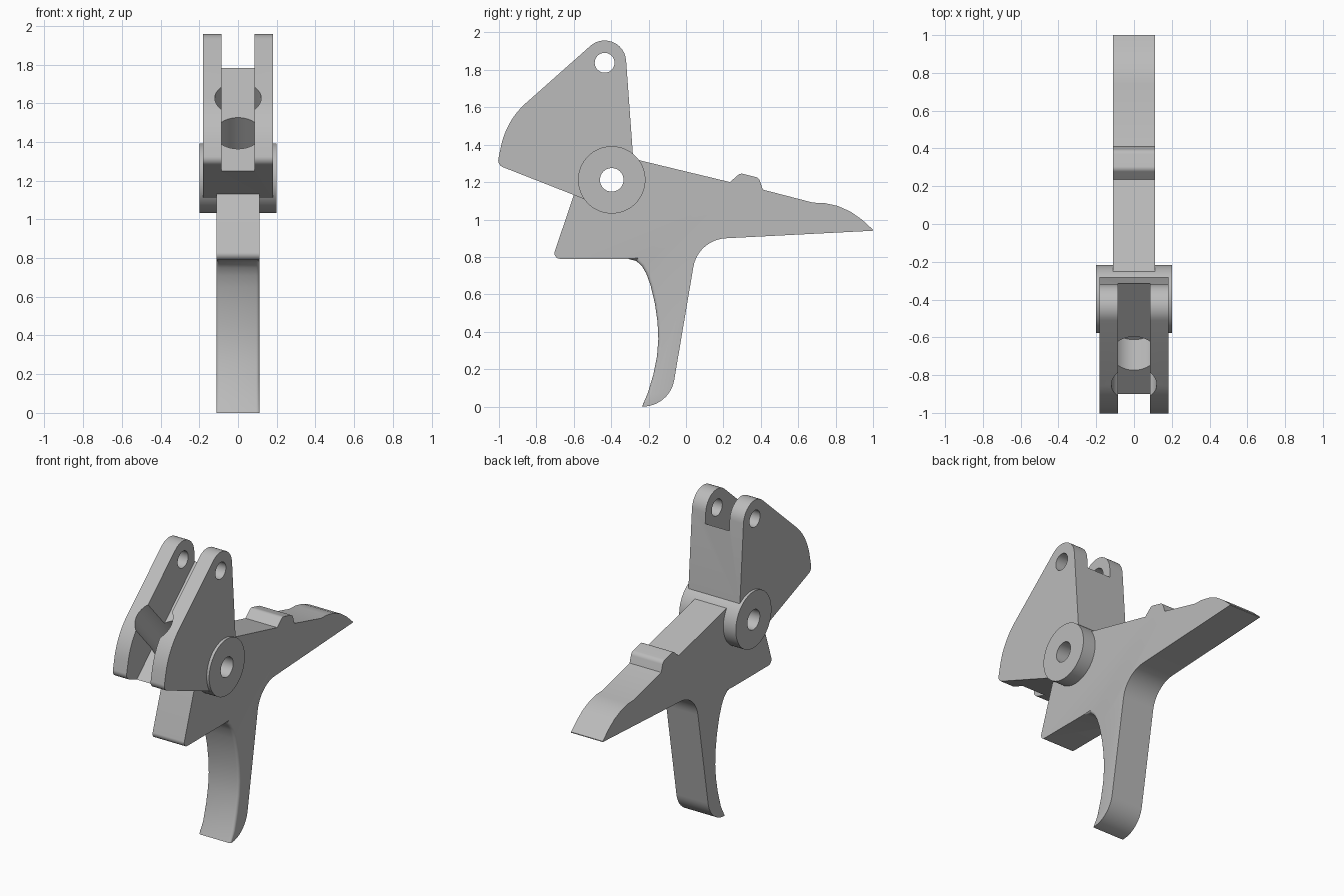
import bpy, bmesh, math
from mathutils import Vector, Matrix

if "Cube" in bpy.data.objects:
    bpy.data.objects.remove(bpy.data.objects["Cube"])

steel = bpy.data.materials.new("plain_grey_steel")
steel.use_nodes = True
GREY = (0.5, 0.5, 0.5, 1)
steel.diffuse_color = GREY
steel.node_tree.nodes["Principled BSDF"].inputs["Base Color"].default_value = GREY


def rounded(corners, steps=12):
    """Turn (y, z[, radius]) corners into an outline with filleted corners."""
    out = []
    for i, c in enumerate(corners):
        p = Vector(c[:2])
        if len(c) == 2:
            out.append(p)
            continue
        a = (Vector(corners[i - 1][:2]) - p).normalized()
        b = (Vector(corners[(i + 1) % len(corners)][:2]) - p).normalized()
        half = a.angle(b) / 2
        centre = p + (a + b).normalized() * c[2] / math.sin(half)
        start = p + a * c[2] / math.tan(half) - centre
        end = p + b * c[2] / math.tan(half) - centre
        sweep = start.angle(end)
        for k in range(steps + 1):
            t = k / steps
            v = start * math.sin((1 - t) * sweep) + end * math.sin(t * sweep)
            out.append(centre + v / math.sin(sweep))
    return out


def finish(name, bm):
    bmesh.ops.recalc_face_normals(bm, faces=bm.faces)
    mesh = bpy.data.meshes.new(name)
    bm.to_mesh(mesh)
    bm.free()
    mesh.materials.append(steel)
    obj = bpy.data.objects.new(name, mesh)
    bpy.context.collection.objects.link(obj)
    return obj


def plate(name, outline, half_width, soften=None):
    """Extrude a side outline across x; soften(a, b) picks edges to round."""
    bm = bmesh.new()
    face = bm.faces.new([bm.verts.new((-half_width, y, z)) for y, z in outline])
    new = bmesh.ops.extrude_face_region(bm, geom=[face])["geom"]
    bmesh.ops.translate(bm, vec=(2 * half_width, 0, 0),
                        verts=[v for v in new if isinstance(v, bmesh.types.BMVert)])
    if soften:
        picked = [e for e in bm.edges if e.verts[0].co.x == e.verts[1].co.x
                  and soften(e.verts[0].co, e.verts[1].co)]
        bmesh.ops.bevel(bm, geom=picked, offset=0.018, segments=4, profile=0.5,
                        affect='EDGES')
    return finish(name, bm)


def rod(name, start, end, radius):
    start, end = Vector(start), Vector(end)
    axis = end - start
    turn = axis.to_track_quat('Z', 'Y').to_matrix().to_4x4()
    bm = bmesh.new()
    bmesh.ops.create_cone(bm, cap_ends=True, segments=64, radius1=radius,
                          radius2=radius, depth=axis.length,
                          matrix=Matrix.Translation((start + end) / 2) @ turn)
    return finish(name, bm)


def cross_rod(name, y, z, radius, half_width):
    return rod(name, (-half_width, y, z), (half_width, y, z), radius)


def cut(obj, *cutters):
    bpy.context.view_layer.objects.active = obj
    for cutter in cutters:
        cutter.hide_render = True
        mod = obj.modifiers.new("cut", 'BOOLEAN')
        mod.operation, mod.solver, mod.object = 'DIFFERENCE', 'EXACT', cutter
        bpy.ops.object.modifier_apply(modifier=mod.name)


# Lever body: tail with a small bump, curved finger blade, front toe
body = plate("lever_body", rounded([
    (-0.3, 1.329), (0.235, 1.2), (0.29, 1.248, 0.03), (0.39, 1.223, 0.035), (0.41, 1.16),
    (0.68, 1.09), (0.74, 1.088), (0.81, 1.073), (0.88, 1.042), (0.94, 1.0),
    (1.0, 0.945), (1.0, 0.94),
    (0.064, 0.892, 0.185), (-0.087, 0.0, 0.17), (-0.235, 0.0),
    (-0.205, 0.07), (-0.175, 0.17), (-0.155, 0.27), (-0.148, 0.36), (-0.152, 0.45),
    (-0.166, 0.55), (-0.19, 0.65), (-0.212, 0.71), (-0.235, 0.75), (-0.265, 0.778),
    (-0.31, 0.79), (-0.715, 0.79, 0.03), (-0.59, 1.16),
    (-0.5, 1.09), (-0.395, 1.05), (-0.3, 1.12), (-0.26, 1.2)]), 0.112,
    soften=lambda a, b: max(a.y, b.y) < -0.14 and min(a.y, b.y) > -0.32
    and 0.05 < max(a.z, b.z) < 0.795)

# Forked arm rising from the pivot
arm = plate("forked_arm", rounded([
    (-0.337, 2.083, 0.115), (-0.96, 1.53, 0.42), (-1.01, 1.292, 0.04), (-0.52, 1.1),
    (-0.49, 1.25), (-0.4, 1.32), (-0.283, 1.335)]), 0.182)

# Pivot hub
hub = cross_rod("pivot_hub", -0.397, 1.212, 0.18, 0.2)

# Cutters: fork slot, slanted spring seat, pin holes
slot = plate("slot_cutter", [Vector(p) for p in
             [(-1.2, 0.978), (-0.1, 1.976), (-0.1, 2.3), (-1.2, 2.3)]], 0.085)
seat_centre, seat_axis = Vector((0, -0.685, 1.445)), Vector((0, 0.672, -0.741))
seat = rod("seat_cutter", seat_centre - seat_axis * 0.5, seat_centre + seat_axis * 0.24, 0.12)
lug_hole = cross_rod("lug_hole_cutter", -0.435, 1.838, 0.053, 0.4)
pivot_hole = cross_rod("pivot_hole_cutter", -0.397, 1.212, 0.063, 0.4)

cut(arm, slot, seat, lug_hole)
cut(hub, seat, pivot_hole)
for cutter in (slot, seat, lug_hole, pivot_hole):
    bpy.data.objects.remove(cutter)

# Smooth the curves, keep the edges sharp
bpy.ops.object.select_all(action='DESELECT')
for obj in (body, arm, hub):
    obj.select_set(True)
bpy.context.view_layer.objects.active = body
bpy.ops.object.shade_smooth_by_angle(angle=math.radians(30))
